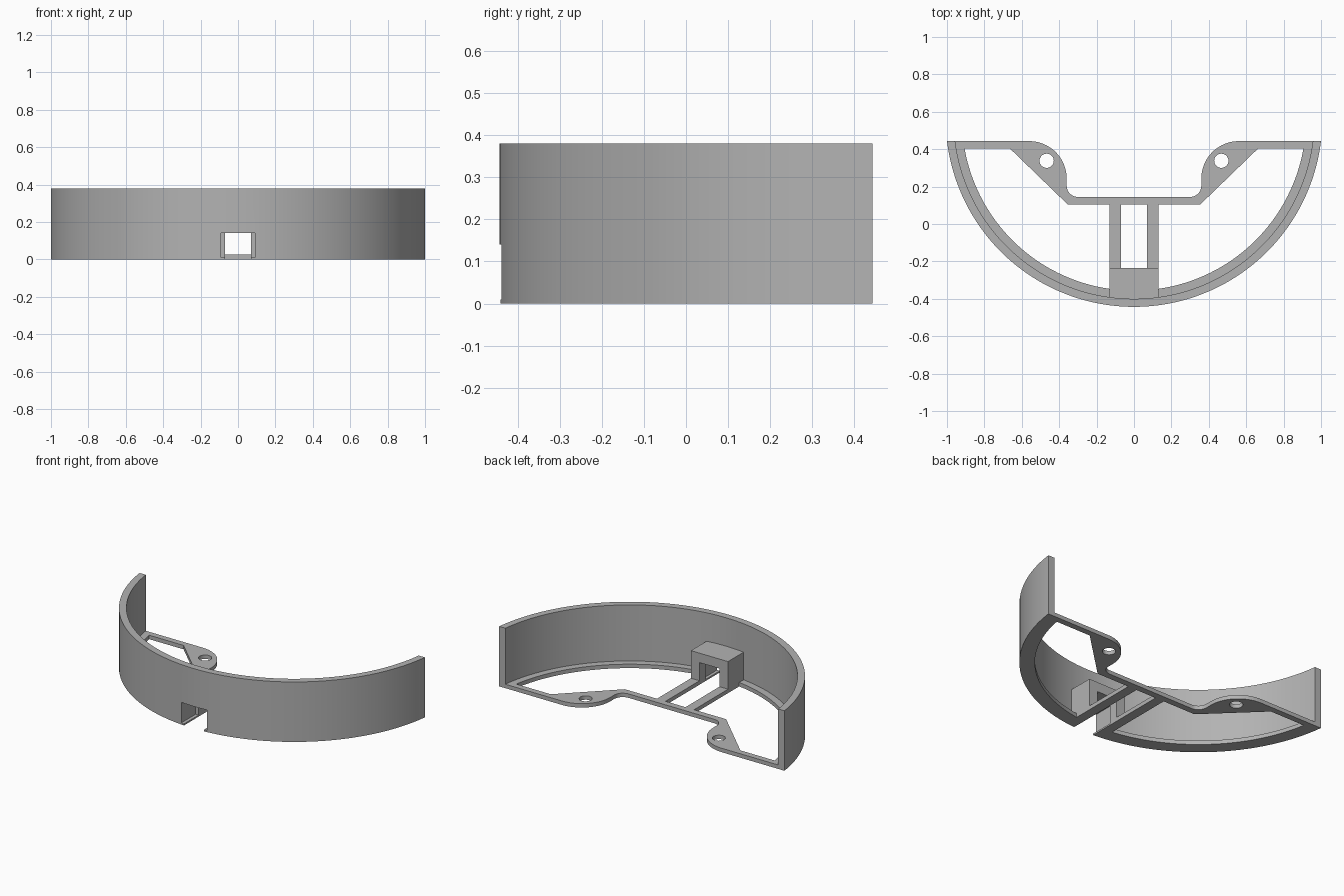
import bpy, bmesh, math

if "Cube" in bpy.data.objects:
    bpy.data.objects.remove(bpy.data.objects["Cube"])

CY, R_OUT, R_WALL, R_LIP = 0.564, 1.007, 0.964, 0.92   # ring centre and radii
BACK, FLOOR, TOP = 0.443, 0.025, 0.38

grey = bpy.data.materials.new("grey plastic")
grey.diffuse_color = (0.45, 0.45, 0.45, 1)
grey.use_nodes = True
grey.node_tree.nodes["Principled BSDF"].inputs["Base Color"].default_value = grey.diffuse_color


def arc(cx, cy, r, a0, a1, n):
    return [(cx + r * math.cos(a0 + (a1 - a0) * i / n),
             cy + r * math.sin(a0 + (a1 - a0) * i / n)) for i in range(n + 1)]


def rim(r, x0=None, y0=None, x1=None, y1=None, n=96):
    """Points on the big ring between two limits given as x or y (left to right)."""
    def ang(x, y, left):
        if x is not None:
            return 1.5 * math.pi + math.asin(x / r)
        a = math.asin((CY - y) / r)
        return math.pi + a if left else 2 * math.pi - a
    return arc(0, CY, r, ang(x0, y0, True), ang(x1, y1, False), n)


def mirror(pts):
    return [(-x, y) for x, y in reversed(pts)]


def rect(x, y0, y1):
    return [(-x, y0), (x, y0), (x, y1), (-x, y1)]


def prism(name, pts, z0, z1):
    bm = bmesh.new()
    low = [bm.verts.new((x, y, z0)) for x, y in pts]
    high = [bm.verts.new((x, y, z1)) for x, y in pts]
    bm.faces.new(low)
    bm.faces.new(high)
    for i in range(len(pts)):
        j = (i + 1) % len(pts)
        bm.faces.new((low[i], low[j], high[j], high[i]))
    bmesh.ops.recalc_face_normals(bm, faces=bm.faces)
    me = bpy.data.meshes.new(name)
    bm.to_mesh(me)
    bm.free()
    me.materials.append(grey)
    ob = bpy.data.objects.new(name, me)
    bpy.context.collection.objects.link(ob)
    return ob


def cut(ob, *cutters):
    """Subtract (points, z0, z1) prisms from an object."""
    bpy.context.view_layer.objects.active = ob
    for c in cutters:
        tool = prism("cutter", *c)
        m = ob.modifiers.new("cut", 'BOOLEAN')
        m.operation, m.solver, m.object = 'DIFFERENCE', 'EXACT', tool
        bpy.ops.object.modifier_apply(modifier=m.name)
        bpy.data.objects.remove(tool)


# Connector socket: wide front pocket and narrow through slot
pocket = (rect(0.09, -0.6, -0.295), 0.01, 0.14)
slot = (rect(0.07, -0.6, 0.105), -0.1, 0.14)

# Floor frame: outer rim, screw ears and the bar between them
ear = (arc(-0.30, 0.205, 0.06, 1.5 * math.pi, math.pi, 10)
       + arc(-0.56, 0.243, 0.2, 0, math.pi / 2, 20))
floor = prism("floor_frame", rim(R_OUT, y0=BACK, y1=BACK) + mirror(ear) + ear, 0, FLOOR)
opening = rim(R_LIP, y0=0.405, x1=-0.13, n=44) + [
    (-0.13, 0.105), (-0.355, 0.105), (-0.665, 0.405)]
hole = arc(-0.467, 0.338, 0.038, 0, 2 * math.pi, 32)[:-1]
cut(floor, *[(p, -0.1, 0.1) for p in (opening, mirror(opening), hole, mirror(hole))],
    slot, pocket)

# Tall curved wall on the rim
wall = prism("curved_wall", rim(R_OUT, y0=BACK, y1=BACK)
             + rim(R_WALL, y0=BACK, y1=BACK)[::-1], FLOOR, TOP)
cut(wall, pocket)

# Socket housing behind the wall
housing = prism("socket_housing", rect(0.13, -0.415, -0.235), FLOOR, 0.2)
cut(housing, slot, pocket)

for ob in (floor, wall, housing):
    bpy.ops.object.select_all(action='DESELECT')
    ob.select_set(True)
    bpy.context.view_layer.objects.active = ob
    bpy.ops.object.shade_smooth_by_angle(angle=math.radians(30))
